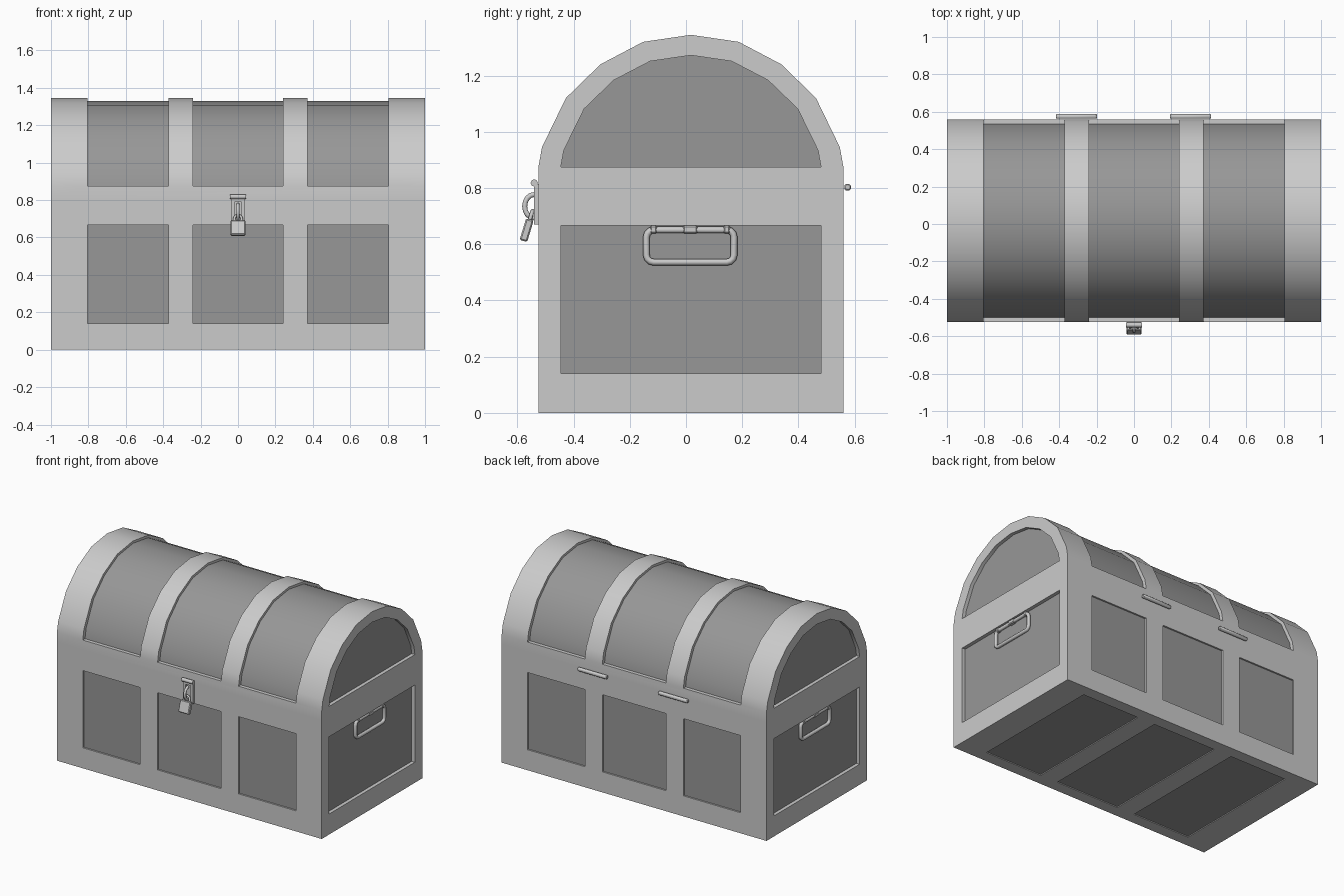
import bpy, bmesh
from math import sin, cos, pi, radians

if "Cube" in bpy.data.objects:
    bpy.data.objects.remove(bpy.data.objects["Cube"])

CY, ZL = 0.0175, 0.875                      # depth centre, lid spring line
HALF = [(0.5425, 0), (0.53, 0.07), (0.445, 0.245), (0.322, 0.365), (0.17, 0.445)]
ARC = HALF + [(0, 0.47)] + [(-y, z) for y, z in reversed(HALF)]
PANELS = [(-0.805, -0.372), (-0.24, 0.24), (0.372, 0.805)]
DEPTH, END = 0.011, 0.024


def material(name, v):
    m = bpy.data.materials.new(name)
    m.diffuse_color = (v, v, v, 1)
    m.use_nodes = True
    m.node_tree.nodes["Principled BSDF"].inputs["Base Color"].default_value = m.diffuse_color
    return m


FRAME, PANEL = material("frame_grey", 0.52), material("panel_grey", 0.31)


def arc(sy, sz):
    return [(CY + y * sy, ZL + z * sz) for y, z in ARC]


def prism(name, pts, x0, x1):
    """Extrude a side (y, z) outline from x0 to x1."""
    bm = bmesh.new()
    f = bm.faces.new([bm.verts.new((x0, y, z)) for y, z in pts])
    r = bmesh.ops.extrude_face_region(bm, geom=[f])
    for v in r["geom"]:
        if isinstance(v, bmesh.types.BMVert):
            v.co.x = x1
    bmesh.ops.recalc_face_normals(bm, faces=bm.faces)
    me = bpy.data.meshes.new(name)
    bm.to_mesh(me)
    bm.free()
    me.materials.append(FRAME)
    ob = bpy.data.objects.new(name, me)
    bpy.context.collection.objects.link(ob)
    return ob


def box(name, x0, x1, y0, y1, z0, z1):
    return prism(name, [(y0, z0), (y1, z0), (y1, z1), (y0, z1)], x0, x1)


def activate(ob):
    bpy.ops.object.select_all(action='DESELECT')
    ob.select_set(True)
    bpy.context.view_layer.objects.active = ob


def smooth(ob, angle=35):
    activate(ob)
    bpy.ops.object.shade_smooth_by_angle(angle=radians(angle))


def carve(ob, cutters):
    for c in cutters:
        c.hide_render = True
        activate(ob)
        m = ob.modifiers.new("recess", 'BOOLEAN')
        m.operation, m.solver, m.object = 'DIFFERENCE', 'EXACT', c
        bpy.ops.object.modifier_apply(modifier=m.name)
        bpy.data.objects.remove(c)
    smooth(ob)


def paint_floors(ob):
    """Darken the floors of the recessed panels."""
    ob.data.materials.clear()
    ob.data.materials.append(FRAME)
    ob.data.materials.append(PANEL)
    for p in ob.data.polygons:
        c, n = p.center, p.normal
        if abs(n.x) > 0.9:
            floor = 0.9 < abs(c.x) < 0.995
        elif c.z > ZL + 0.01:
            floor = any(a < c.x < b for a, b in PANELS) and abs(c.x) < 0.9
        elif abs(n.y) > 0.9:
            floor = abs(c.y - CY) < 0.5375 and p.area > 0.02
        else:
            floor = 0.001 < c.z < 0.1 and p.area > 0.02
        p.material_index = int(floor)


def bevel(ob, w, seg=1):
    m = ob.modifiers.new("bevel", 'BEVEL')
    m.width, m.segments = w, seg
    return ob


def tube(name, pts, r, cyclic=False):
    cu = bpy.data.curves.new(name, 'CURVE')
    cu.dimensions, cu.bevel_depth, cu.bevel_resolution = '3D', r, 2
    cu.use_fill_caps = True
    cu.materials.append(FRAME)
    sp = cu.splines.new('POLY')
    sp.points.add(len(pts) - 1)
    for p, co in zip(sp.points, pts):
        p.co = (*co, 1)
    sp.use_cyclic_u = cyclic
    ob = bpy.data.objects.new(name, cu)
    bpy.context.collection.objects.link(ob)
    activate(ob)
    bpy.ops.object.convert(target='MESH')
    smooth(ob, 50)
    return ob


# chest body with recessed panels on all sides and underneath
F, B = CY - 0.5425, CY + 0.5425
body = box("chest_body", -1, 1, F, B, 0, 0.81)
cuts = []
for a, b in PANELS:
    cuts += [box("cut", a, b, F - 0.1, F + DEPTH, 0.14, 0.667),
             box("cut", a, b, B - DEPTH, B + 0.1, 0.14, 0.667),
             box("cut", a, b, -0.445, 0.48, -0.1, DEPTH / 2)]
for a, b in [(-1.1, -1 + END), (1 - END, 1.1)]:
    cuts.append(box("cut", a, b, -0.445, 0.48, 0.14, 0.667))
carve(body, cuts)
paint_floors(body)

# barrel lid with recessed panels between the bands and arched end panels
lid = prism("chest_lid", [(B, 0.81)] + arc(1, 1) + [(F, 0.81)], -1, 1)
cuts = [prism("cut", arc(1.15, 1.15) + arc(0.955, 0.966)[::-1], a, b) for a, b in PANELS]
for a, b in [(-1.1, -1 + END), (1 - END, 1.1)]:
    cuts.append(prism("cut", arc(0.853, 0.845), a, b))
carve(lid, cuts)
paint_floors(lid)

# side handles sitting inside the end recesses
ring = []
for cy, cz, a0 in [(0.145, 0.625, 0), (-0.115, 0.625, 90), (-0.115, 0.562, 180), (0.145, 0.562, 270)]:
    for k in range(4):
        a = radians(a0 + 30 * k)
        ring.append((cy + 0.026 * cos(a), cz + 0.026 * sin(a)))
for s, side in [(1, "right"), (-1, "left")]:
    tube(f"handle_{side}", [(s * 0.986, y, z) for y, z in ring], 0.012, True)
    for y, w in ((-0.115, 0.012), (0.015, 0.026), (0.145, 0.012)):
        x0, x1 = sorted((s * 0.97, s * 0.999))
        bevel(box(f"handle_mount_{side}", x0, x1, y - w, y + w, 0.638, 0.666), 0.005)

# back hinges
for x in (-0.308, 0.302):
    bpy.ops.mesh.primitive_cylinder_add(vertices=12, radius=0.013, depth=0.22,
                                        location=(x, 0.575, 0.803), rotation=(0, pi / 2, 0))
    hinge = bpy.context.object
    hinge.name = "hinge_barrel"
    hinge.data.materials.append(FRAME)
    smooth(bevel(hinge, 0.004), 35)

# hasp: slotted plate hanging from a small roll
hasp = box("hasp_plate", -0.038, 0.038, -0.54, -0.523, 0.67, 0.815)
carve(hasp, [box("cut", -0.02, 0.02, -0.6, -0.5, 0.69, 0.79)])
tube("hasp_roll", [(-0.042, -0.54, 0.818), (0.042, -0.54, 0.818)], 0.013)

# staple loop through the slot
tube("hasp_staple", [(0, -0.54 - 0.034 * sin(pi * k / 8), 0.735 + 0.042 * cos(pi * k / 8))
                     for k in range(9)], 0.009)

# padlock hanging tilted from the staple
lock = bevel(box("padlock_body", -0.04, 0.04, -0.014, 0.014, -0.04, 0.04), 0.005)
sh = [(-0.02, 0, 0.03)] + [(-0.02 * cos(pi * k / 6), 0, 0.052 + 0.02 * sin(pi * k / 6))
                           for k in range(7)] + [(0.02, 0, 0.03)]
shackle = tube("padlock_shackle", sh, 0.007)
for ob in (lock, shackle):
    ob.location = (0, -0.567, 0.65)
    ob.rotation_euler.x = radians(-17)
